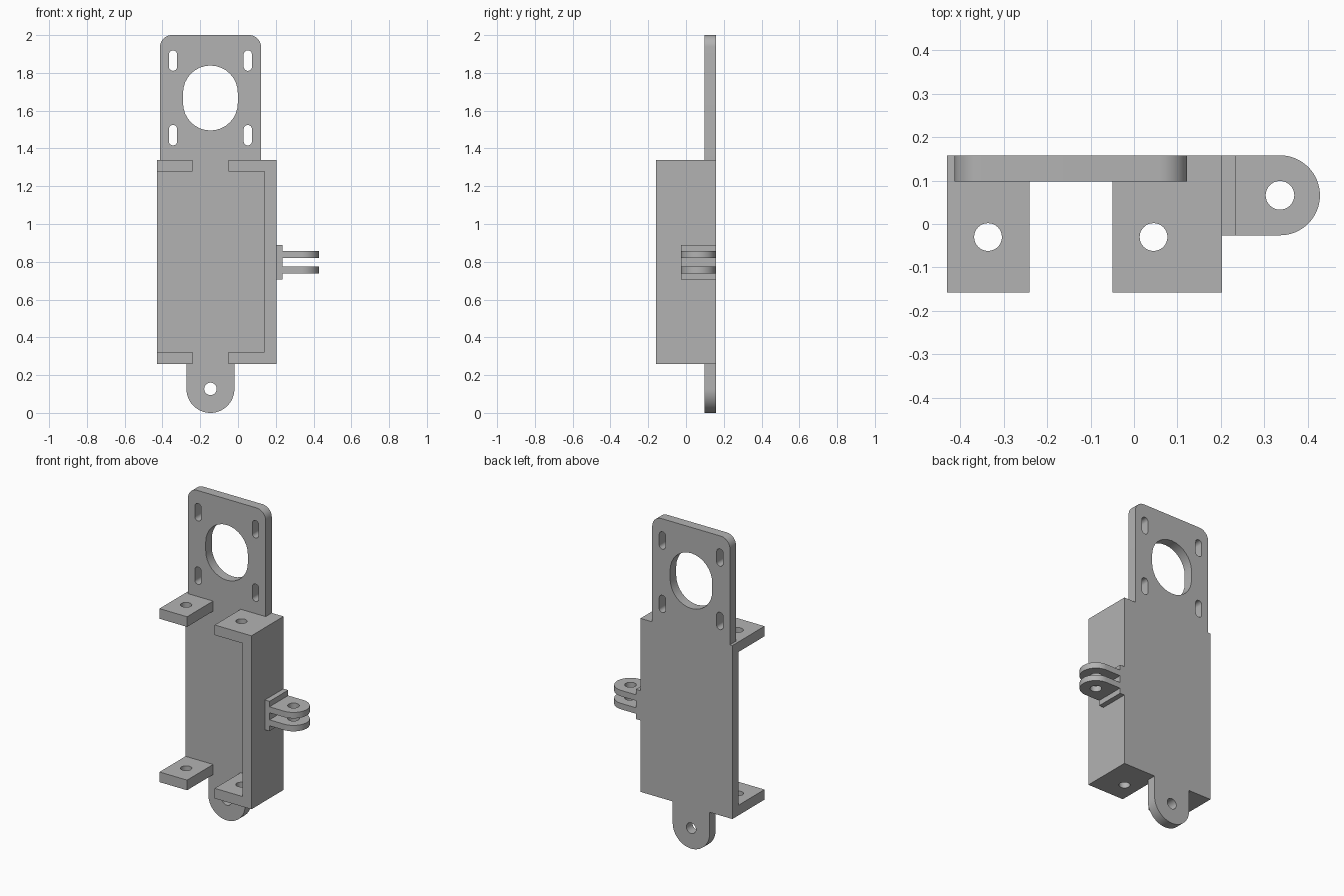
import bpy, bmesh
from math import sin, cos, pi, radians

if "Cube" in bpy.data.objects:
    bpy.data.objects.remove(bpy.data.objects["Cube"])

grey = bpy.data.materials.new("plain grey")
grey.use_nodes = True
grey.diffuse_color = (0.45, 0.45, 0.45, 1)
grey.node_tree.nodes["Principled BSDF"].inputs["Base Color"].default_value = grey.diffuse_color


def arc(cx, cy, r, start, end, n=16):
    angles = [radians(start + (end - start) * i / n) for i in range(n + 1)]
    return [(cx + r * cos(a), cy + r * sin(a)) for a in angles]


def circle(cx, cy, r, n=32):
    return arc(cx, cy, r, 0, 360, n)[:-1]


def slot(cx, cy, r, half):
    return arc(cx, cy + half, r, 0, 180) + arc(cx, cy - half, r, 180, 360)


def rect(u0, u1, v0, v1):
    return [(u0, v0), (u1, v0), (u1, v1), (u0, v1)]


def slab(name, outline, holes, low, high, axis):
    """Extrude a flat outline with holes along Y or Z."""
    def place(u, v, d):
        return (u, d, v) if axis == "Y" else (u, v, d)
    bm = bmesh.new()
    edges = []
    for loop in [outline] + holes:
        vs = [bm.verts.new(place(u, v, low)) for u, v in loop]
        edges += [bm.edges.new((vs[i - 1], vs[i])) for i in range(len(vs))]
    bmesh.ops.triangle_fill(bm, use_beauty=True, use_dissolve=False, edges=edges)
    ext = bmesh.ops.extrude_face_region(bm, geom=bm.faces[:], use_keep_orig=True)
    moved = [g for g in ext["geom"] if isinstance(g, bmesh.types.BMVert)]
    bmesh.ops.translate(bm, verts=moved, vec=place(0, 0, high - low))
    bmesh.ops.recalc_face_normals(bm, faces=bm.faces[:])
    mesh = bpy.data.meshes.new(name)
    bm.to_mesh(mesh)
    bm.free()
    mesh.materials.append(grey)
    obj = bpy.data.objects.new(name, mesh)
    bpy.context.collection.objects.link(obj)
    bpy.ops.object.select_all(action="DESELECT")
    obj.select_set(True)
    bpy.context.view_layer.objects.active = obj
    bpy.ops.object.shade_smooth_by_angle(angle=radians(30))
    return obj


# Main dimensions
left, right = -0.43, 0.203
bottom, top = 0.26, 1.34
front, inner, back = -0.158, 0.098, 0.158
wall = 0.063
mid = -0.146

# Back plate with motor mount above and hanging lug below
mount_l, mount_r, rad = -0.413, 0.122, 0.063
outline = ([(right, bottom), (right, top), (mount_r, top)]
           + arc(mount_r - rad, 2 - rad, rad, 0, 90, 10)
           + arc(mount_l + rad, 2 - rad, rad, 90, 180, 10)
           + [(mount_l, top), (left, top), (left, bottom), (mid - 0.127, bottom)]
           + arc(mid, 0.127, 0.127, 180, 360, 32)
           + [(mid + 0.127, bottom)])
holes = [slot(mid, 1.667, 0.145, 0.027), circle(mid, 0.127, 0.033)]
holes += [slot(mid + sx * 0.198, z, 0.022, 0.032) for sx in (-1, 1) for z in (1.47, 1.865)]
slab("back_plate", outline, holes, inner, back, "Y")

# Side wall
slab("side_wall", rect(right - wall, right, front, inner), [], bottom, top, "Z")

# Drilled tabs at both ends
for level, z in (("lower", bottom), ("upper", top - wall)):
    for side, x0, x1, hx in (("right", left, -0.24, -0.336), ("left", -0.05, right - wall, 0.045)):
        slab(f"{level}_{side}_tab", rect(x0, x1, front, inner),
             [circle(hx, -0.03, 0.032)], z, z + wall, "Z")

# Hinge base and its two prongs
base_x, hinge_y, hinge_r = 0.235, 0.066, 0.092
slab("hinge_base", rect(right, base_x, hinge_y - hinge_r, back), [], 0.705, 0.89, "Z")
prong = arc(0.336, hinge_y, hinge_r, -90, 90, 32) + [(base_x, back), (base_x, hinge_y - hinge_r)]
for name, z in (("lower_prong", 0.738), ("upper_prong", 0.819)):
    slab(name, prong, [circle(0.336, hinge_y, 0.033)], z, z + 0.037, "Z")
